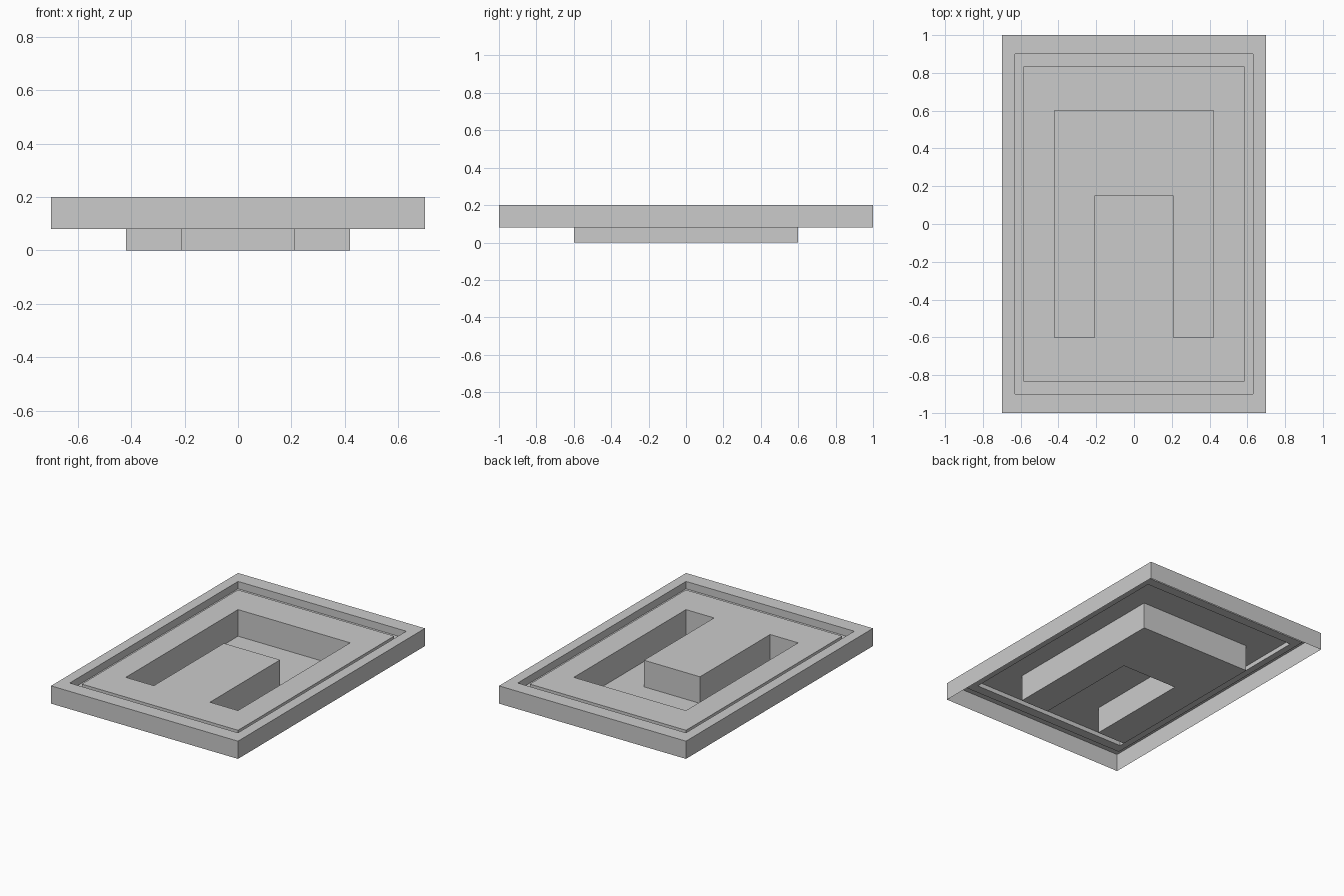
import bpy, bmesh

if "Cube" in bpy.data.objects:
    bpy.data.objects.remove(bpy.data.objects["Cube"])


def rect(x, y):
    return [(-x, -y), (x, -y), (x, y), (-x, y)]


def add_loop(bm, outline, z):
    return [bm.verts.new((x, y, z)) for x, y in outline]


def bridge(bm, a, b):
    n = len(a)
    for i in range(n):
        j = (i + 1) % n
        bm.faces.new((a[i], a[j], b[j], b[i]))


def edges_of(bm, loop):
    return [bm.edges.get((loop[i - 1], loop[i])) for i in range(len(loop))]


bm = bmesh.new()

# Outer wall, flat rim, narrow groove and raised centre panel (open underneath)
steps = [(0.70, 1.0, 0.08), (0.70, 1.0, 0.20), (0.63, 0.90, 0.20),
         (0.63, 0.90, 0.15), (0.585, 0.835, 0.15), (0.585, 0.835, 0.18)]
loops = [add_loop(bm, rect(x, y), z) for x, y, z in steps]
for a, b in zip(loops, loops[1:]):
    bridge(bm, a, b)

# U-shaped pocket sunk to the ground
u = [(-0.42, -0.6), (-0.21, -0.6), (-0.21, 0.15), (0.21, 0.15),
     (0.21, -0.6), (0.42, -0.6), (0.42, 0.6), (-0.42, 0.6)]
pocket_top = add_loop(bm, u, 0.18)
pocket_floor = add_loop(bm, u, 0.0)
bridge(bm, pocket_top, pocket_floor)
bm.faces.new(pocket_floor)

# Centre panel surface, with the pocket left open
panel = bmesh.ops.triangle_fill(
    bm, use_beauty=True, normal=(0, 0, 1),
    edges=edges_of(bm, loops[-1]) + edges_of(bm, pocket_top))
bm.normal_update()
for f in panel["geom"]:
    if isinstance(f, bmesh.types.BMFace) and f.normal.z < 0:
        f.normal_flip()

mesh = bpy.data.meshes.new("recessed_tray")
bm.to_mesh(mesh)
bm.free()
bpy.context.collection.objects.link(bpy.data.objects.new("recessed_tray", mesh))
